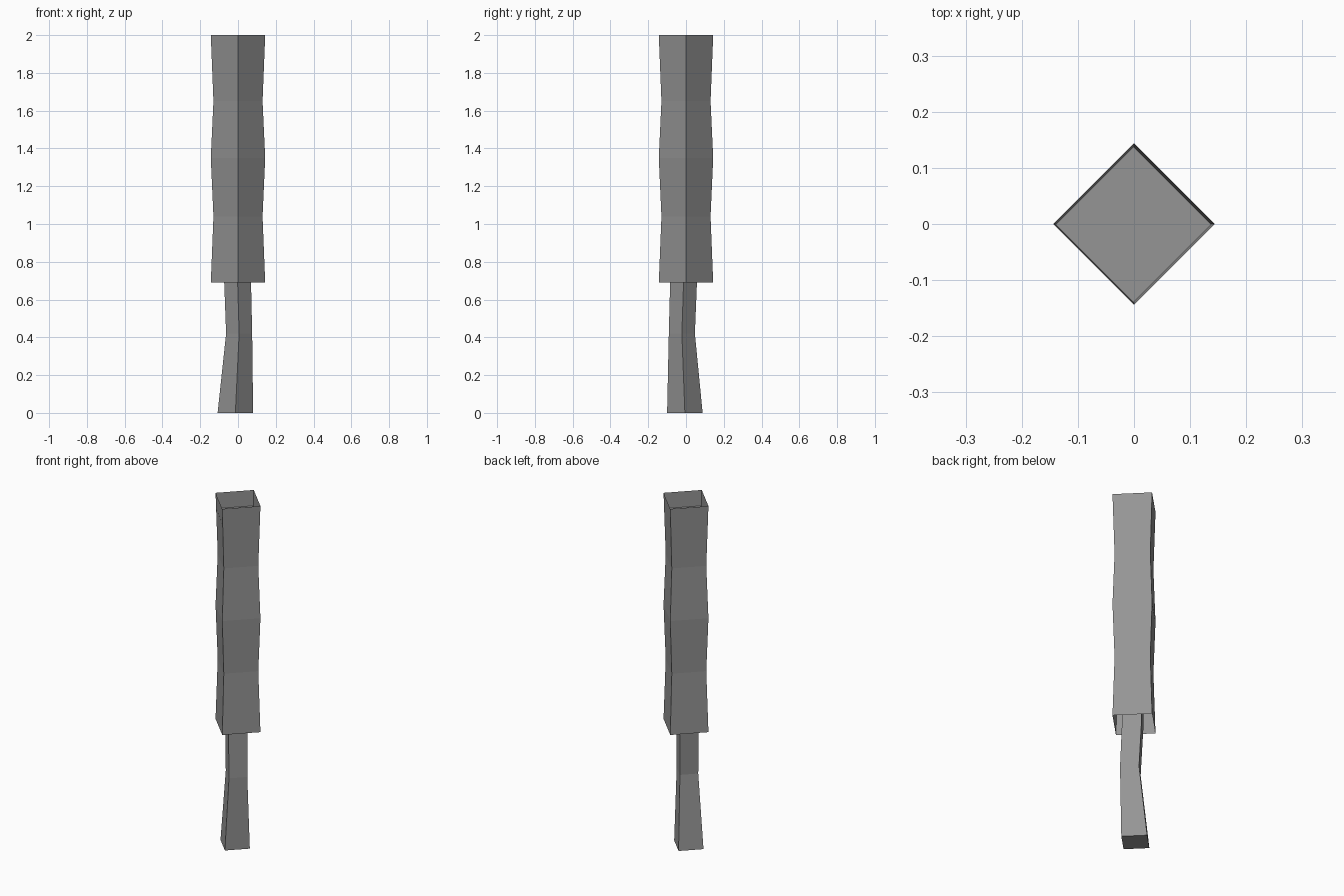
import bpy
import bmesh
from math import cos, sin, pi

cube = bpy.data.objects.get("Cube")
if cube:
    bpy.data.objects.remove(cube, do_unlink=True)

# Single flat colour
grey = bpy.data.materials.new("plain grey")
grey.use_nodes = True
colour = (0.3, 0.3, 0.3, 1)
grey.diffuse_color = colour
grey.node_tree.nodes["Principled BSDF"].inputs["Base Color"].default_value = colour


def square_loft(name, rings, cap_bottom=False, cap_top=False):
    """Loft diamond-shaped sections; each ring is (x, y, z, radius)."""
    bm = bmesh.new()
    loops = [[bm.verts.new((x + r * cos(i * pi / 2), y + r * sin(i * pi / 2), z))
              for i in range(4)] for x, y, z, r in rings]
    for low, high in zip(loops, loops[1:]):
        for i in range(4):
            j = (i + 1) % 4
            bm.faces.new((low[i], low[j], high[j], high[i]))
    if cap_bottom:
        bm.faces.new(loops[0][::-1])
    if cap_top:
        bm.faces.new(loops[-1])
    mesh = bpy.data.meshes.new(name)
    bm.to_mesh(mesh)
    bm.free()
    mesh.materials.append(grey)
    obj = bpy.data.objects.new(name, mesh)
    bpy.context.collection.objects.link(obj)
    return obj


# Open sleeve with two narrow waists
WIDE, WAIST = 0.144, 0.13
square_loft("outer_sleeve", [(0, 0, 0.69, WIDE), (0, 0, 1.04, WAIST), (0, 0, 1.35, WIDE),
                             (0, 0, 1.65, WAIST), (0, 0, 2.0, WIDE)])

# Plate recessed just below the sleeve's upper rim
square_loft("recessed_cap", [(-0.001, -0.001, 1.91, 0.139)], cap_top=True)

# Bent stem running up inside the sleeve
square_loft("stem", [(-0.014, -0.006, 0, 0.094), (0.006, -0.022, 0.42, 0.069),
                     (-0.002, -0.013, 0.69, 0.071), (0, 0, 1.9, 0.07)],
            cap_bottom=True, cap_top=True)
